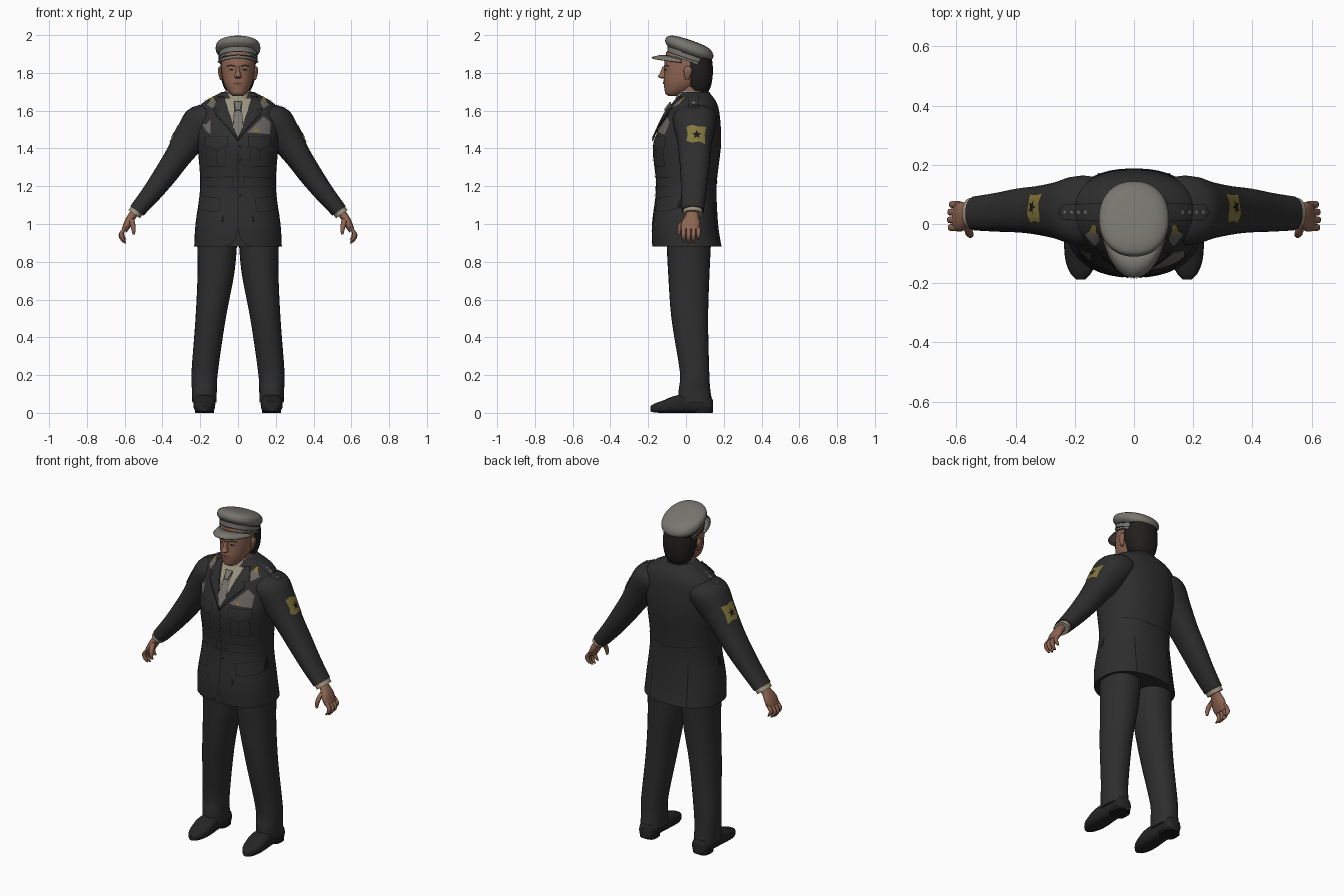
import bpy, bmesh, math
from mathutils import Vector
from mathutils.bvhtree import BVHTree

if "Cube" in bpy.data.objects:
    bpy.data.objects.remove(bpy.data.objects["Cube"])

X, Y, Z = Vector((1, 0, 0)), Vector((0, 1, 0)), Vector((0, 0, 1))
made = []


def material(name, r, g, b):
    m = bpy.data.materials.new(name)
    m.use_nodes = True
    m.diffuse_color = (r, g, b, 1)
    m.node_tree.nodes["Principled BSDF"].inputs["Base Color"].default_value = (r, g, b, 1)
    return m


cloth = material("charcoal cloth", .027, .027, .027)
black = material("black trim", .01, .01, .01)
leather = material("shoe leather", .018, .018, .018)
hair_col = material("dark hair", .016, .014, .013)
skin = material("skin", .27, .13, .085)
lip_col = material("lips", .16, .06, .045)
shirt_col = material("beige shirt", .33, .29, .21)
cap_col = material("grey cap", .19, .18, .16)
gold = material("gold patch", .23, .18, .045)
silver = material("grey insignia", .14, .13, .12)


def finish(name, bm, mat, mirror=False, thick=0):
    me = bpy.data.meshes.new(name)
    bm.to_mesh(me)
    bm.free()
    ob = bpy.data.objects.new(name, me)
    bpy.context.collection.objects.link(ob)
    me.materials.append(mat)
    if thick:
        s = ob.modifiers.new("thickness", "SOLIDIFY")
        s.thickness, s.offset = thick, 0
    if mirror:
        ob.modifiers.new("mirror", "MIRROR").use_mirror_merge = False
    made.append(ob)
    return ob


def smooth_path(rows, steps=4):
    """Catmull-Rom through rows of centre and radii."""
    out = []
    for i in range(len(rows) - 1):
        a, b, c, d = (rows[max(0, min(len(rows) - 1, i + k))] for k in (-1, 0, 1, 2))
        for s in range(steps):
            t = s / steps
            out.append([.5 * (2 * q + (r - p) * t + (2 * p - 5 * q + 4 * r - w) * t * t
                              + (3 * q - p - 3 * r + w) * t ** 3)
                        for p, q, r, w in zip(a, b, c, d)])
    return out + [rows[-1]]


def loft(name, rows, mat, u=X, v=Y, mirror=False, n=28, power=2.2, steps=4):
    """Skin over superellipse rings given as (x, y, z, radius_u, radius_v)."""
    bm = bmesh.new()
    rings = []
    for x, y, z, ru, rv in smooth_path(rows, steps):
        ring = []
        for k in range(n):
            c, s = math.cos(math.tau * k / n), math.sin(math.tau * k / n)
            c = math.copysign(abs(c) ** (2 / power), c)
            s = math.copysign(abs(s) ** (2 / power), s)
            ring.append(bm.verts.new(Vector((x, y, z)) + u * c * ru + v * s * rv))
        rings.append(ring)
    for a, b in zip(rings, rings[1:]):
        for k in range(n):
            bm.faces.new((a[k], a[(k + 1) % n], b[(k + 1) % n], b[k]))
    bm.faces.new(rings[0])
    bm.faces.new(rings[-1])
    bmesh.ops.recalc_face_normals(bm, faces=bm.faces)
    return finish(name, bm, mat, mirror)


def plate(name, polys, mat, targets, origin=(0, -1, 0), u=X, v=Z, lift=.004,
          mirror=False, thick=0):
    """Lay flat outlines onto the surface of the target parts."""
    src = bmesh.new()
    for t in targets:
        src.from_mesh(t.data)
    tree = BVHTree.FromBMesh(src)
    src.free()
    nrm = u.cross(v)
    bm = bmesh.new()
    for poly in polys:
        bm.faces.new([bm.verts.new(Vector(origin) + u * p[0] + v * p[1]) for p in poly])
    bmesh.ops.triangulate(bm, faces=bm.faces[:])
    bmesh.ops.subdivide_edges(bm, edges=bm.edges[:], cuts=6, use_grid_fill=True)
    bm.normal_update()
    bmesh.ops.reverse_faces(bm, faces=[f for f in bm.faces if f.normal.dot(nrm) < 0])
    for vert in bm.verts:
        hit = tree.ray_cast(vert.co, -nrm)[0] or tree.find_nearest(vert.co)[0]
        vert.co = hit + nrm * lift
    return finish(name, bm, mat, mirror, thick)


def stroke(points, w=.004):
    """Turn a polyline into thin quads."""
    quads = []
    for a, b in zip(points, points[1:]):
        a, b = Vector(a), Vector(b)
        d = (b - a).normalized()
        side = Vector((-d.y, d.x)) * w / 2
        quads.append([a - side, b - side, b + side, a + side])
    return quads


def box(x0, z0, x1, z1):
    return [(x0, z0), (x1, z0), (x1, z1), (x0, z1)]


def star(x, y, r):
    return [(x + math.sin(k * math.pi / 5) * r * (1, .45)[k % 2],
             y + math.cos(k * math.pi / 5) * r * (1, .45)[k % 2]) for k in range(10)]


# Jacket body and sleeves
torso = loft("jacket", [
    (0, .005, .88, .232, .183), (0, -.005, 1.0, .225, .175), (0, .002, 1.2, .2, .16),
    (0, .004, 1.4, .213, .18), (0, .02, 1.5, .222, .165), (0, .04, 1.6, .215, .135),
    (0, .05, 1.65, .175, .108), (0, .048, 1.685, .11, .085), (0, .045, 1.7, .085, .078)],
    cloth, n=40, power=2.3)
arm_up = Vector((-.584, 0, .81))
arm_out = Vector((.81, 0, .584))
sleeve = loft("sleeve", [
    (.115, .047, 1.61, .07, .045), (.15, .047, 1.575, .112, .085), (.195, .046, 1.535, .115, .1),
    (.25, .046, 1.46, .097, .088), (.32, .046, 1.355, .083, .07), (.385, .046, 1.26, .075, .062),
    (.46, .04, 1.16, .066, .052), (.535, .036, 1.07, .058, .043)],
    cloth, u=Y, v=arm_out, mirror=True)
loft("shirt_cuff", [(.52, .036, 1.09, .05, .036), (.55, .036, 1.052, .052, .038)],
     shirt_col, u=Y, v=arm_out, mirror=True)

# Hands
loft("palm", [(.54, .034, 1.07, .032, .022), (.562, .03, 1.04, .036, .022),
              (.582, .025, 1.005, .05, .022), (.602, .022, .965, .046, .016)],
     skin, u=Y, v=arm_out, mirror=True, n=16)
for i, label in enumerate(("index", "middle", "ring", "little")):
    y, s = -.012 + i * .026, (.95, 1.05, 1, .8)[i]
    loft(label + "_finger", [
        (.592, y, .985, .012, .013), (.592 + .026 * s, y, .985 - .035 * s, .012, .012),
        (.592 + .022 * s, y, .985 - .062 * s, .011, .011), (.592 + .006 * s, y, .985 - .083 * s, .006, .006)],
        skin, u=Y, v=X, mirror=True, n=10, steps=3)
loft("thumb", [(.565, 0, 1.03, .014, .014), (.558, -.026, 1.0, .014, .014),
               (.553, -.036, .968, .011, .011), (.552, -.036, .945, .006, .006)],
     skin, mirror=True, n=10, steps=3)

# Trousers and shoes
leg = loft("trouser_leg", [
    (.178, .05, .055, .064, .09), (.178, .045, .12, .066, .084), (.176, .045, .22, .07, .078),
    (.145, .02, .5, .08, .097), (.116, .015, .75, .098, .11), (.11, .015, .95, .108, .12)],
    cloth, mirror=True)
plate("trouser_hem", stroke([(.09, .08), (.26, .08)], .005), black, [leg], mirror=True, lift=.002)
plate("trouser_hem_back", stroke([(-.26, .085), (-.09, .085)], .005), black, [leg],
      origin=(0, 1, 0), u=-X, mirror=True, lift=.002)
loft("shoe", [
    (.176, .142, .035, .03, .033), (.177, .12, .045, .048, .045), (.178, .02, .05, .052, .05),
    (.178, -.06, .045, .058, .045), (.179, -.12, .033, .053, .033),
    (.18, -.165, .026, .036, .024), (.18, -.188, .022, .014, .014)],
    leather, v=Z, mirror=True, n=20, power=2.8)
loft("shoe_heel", [(.178, .09, 0, .05, .05), (.178, .09, .03, .05, .05)],
     black, mirror=True, n=16, power=3)

# Shirt, tie, lapels and collar
plate("shirt_front", [[(-.085, 1.665), (.085, 1.665), (0, 1.45)]], shirt_col, [torso])
plate("tie", [[(-.02, 1.635), (.02, 1.635), (.013, 1.6), (.026, 1.51), (0, 1.452),
               (-.026, 1.51), (-.013, 1.6)]], cap_col, [torso], lift=.012, thick=.006)
plate("tie_edge", stroke([(.015, 1.6), (.028, 1.52)], .003) + stroke([(-.015, 1.6), (.015, 1.6)], .003),
      black, [torso], lift=.0145, mirror=True)
lapel = [(0, 1.44), (.045, 1.5), (.118, 1.58), (.1, 1.605), (.13, 1.615), (.1, 1.675), (.075, 1.675)]
plate("lapel", [lapel], cloth, [torso], lift=.008, mirror=True, thick=.007)
plate("lapel_edge", stroke(lapel[:5], .005), black, [torso], lift=.0125, mirror=True)
plate("collar_insignia", [[(.112, 1.635), (.135, 1.61), (.168, 1.632), (.145, 1.655), (.12, 1.66)]],
      silver, [torso, sleeve], lift=.01, mirror=True)
plate("collar_braid", [[(.125, -.035), (.155, -.03), (.14, .0), (.128, -.005)]], gold,
      [torso, sleeve], origin=(0, 0, 2.5), v=Y, lift=.01, mirror=True)
loft("shirt_collar", [(0, .028, 1.63, .085, .092), (0, .03, 1.67, .079, .084),
                      (0, .034, 1.705, .07, .072)], shirt_col)
plate("tie_knot", [[(-.021, 1.645), (.021, 1.645), (.012, 1.602), (-.012, 1.602)]], cap_col,
      [torso], lift=.02, thick=.008)

# Pockets, seams and belt
pocket = stroke([(.055, 1.465), (.175, 1.465), (.175, 1.41), (.14, 1.4), (.115, 1.39),
                 (.09, 1.4), (.055, 1.41), (.055, 1.465)])
pocket += stroke([(.068, 1.4), (.068, 1.305), (.165, 1.305), (.165, 1.4)])
pocket += stroke([(.115, 1.39), (.115, 1.31)], .003)
flap = stroke([(.09, 1.135), (.205, 1.15), (.21, 1.085), (.19, 1.07), (.1, 1.065), (.09, 1.135)])
belt = stroke([(0, 1.25), (.2, 1.245)]) + stroke([(0, 1.195), (.2, 1.2)])
hem = stroke([(.003, .97), (.012, .925), (.035, .895), (.07, .883)], .005)
plate("jacket_seams", pocket + flap + belt + hem, black, [torso], mirror=True, lift=.003)
plate("jacket_opening", stroke([(0, 1.44), (0, .97)], .005), black, [torso], lift=.003)
plate("belt_buckle", stroke([(-.03, 1.195), (.03, 1.195), (.03, 1.25), (-.03, 1.25), (-.03, 1.195)]),
      black, [torso], lift=.005)
plate("buttons", [star(0 + .012, z, .011) for z in (1.41, 1.34, 1.15)], black, [torso], lift=.005)
plate("back_seams", stroke([(-.2, 1.24), (0, 1.22)], .005) + stroke([(-.12, .885), (-.115, 1.12)], .006),
      black, [torso], origin=(0, 1, 0), u=-X, mirror=True, lift=.003)

# Insignia
plate("ribbon_bars", [[(.05, 1.485), (.17, 1.475), (.172, 1.54), (.135, 1.57), (.115, 1.545)]], silver,
      [torso], lift=.006)
plate("ribbon_badge", [star(.1, 1.497, .014)], gold, [torso], lift=.009)
plate("breast_badge", [[(-.19, 1.53), (-.165, 1.53), (-.145, 1.555), (-.145, 1.475), (-.17, 1.495)]],
      silver, [torso], lift=.006)
plate("shoulder_stars", [star(.165 + i * .023, .04, .013) for i in range(4)], silver,
      [torso, sleeve], origin=(0, 0, 2.5), v=Y, mirror=True, lift=.006)
plate("shoulder_strap", stroke([(.11, .01), (.24, .015), (.255, .04), (.24, .065), (.11, .07)]), black,
      [torso, sleeve], origin=(0, 0, 2.5), v=Y, mirror=True, lift=.003)
patch_frame = dict(origin=Vector((.325, .052, 1.465)) + arm_out * .3, u=Y, v=arm_up, mirror=True)
plate("sleeve_patch", [[(-.05, -.035), (-.02, -.05), (.02, -.042), (.05, -.052), (.047, .0),
                        (.055, .05), (.015, .043), (-.02, .053), (-.05, .045), (-.043, .0)]],
      gold, [sleeve], lift=.004, **patch_frame)
plate("patch_emblem", [star(.005, -.005, .026)], black, [sleeve], lift=.007, **patch_frame)

# Head
loft("neck", [(0, .035, 1.62, .066, .066), (0, .03, 1.72, .064, .068), (0, .03, 1.78, .062, .07)], skin)
head = loft("head", [
    (0, -.065, 1.678, .025, .028), (0, -.055, 1.69, .042, .054), (0, -.035, 1.715, .061, .079),
    (0, -.012, 1.75, .077, .106), (0, .003, 1.8, .087, .119), (0, .008, 1.85, .089, .122),
    (0, .01, 1.91, .085, .115)], skin)
loft("hair", [(0, .065, 1.695, .058, .05), (0, .066, 1.73, .078, .066), (0, .06, 1.78, .091, .081),
              (0, .055, 1.83, .094, .087), (0, .052, 1.88, .092, .085)], hair_col)
loft("nose", [(0, -.124, 1.77, .009, .006), (0, -.125, 1.78, .02, .024), (0, -.12, 1.798, .013, .019),
              (0, -.112, 1.835, .009, .012)], skin, n=14)
loft("ear", [(.088, .005, 1.762, .006, .008), (.093, .008, 1.785, .009, .017),
             (.097, .01, 1.815, .01, .022), (.094, .01, 1.835, .006, .012)], skin, mirror=True, n=12)
plate("mouth", [[(-.032, 1.744), (0, 1.752), (.032, 1.744), (0, 1.735)]], lip_col, [head], lift=.003)
plate("eyes", [[(.02, 1.816), (.035, 1.823), (.052, 1.816), (.035, 1.811)]], hair_col, [head],
      mirror=True, lift=.002)
plate("eyebrows", stroke([(.015, 1.834), (.035, 1.841), (.06, 1.835)], .008), hair_col, [head],
      mirror=True, lift=.003)

# Peaked cap, tilted back
tilt = Vector((0, .945, -.325))
loft("cap_band", [(0, .012, 1.862, .101, .119), (0, .018, 1.915, .103, .12)], cap_col, v=tilt, n=36)
loft("cap_crown", [(0, .016, 1.902, .103, .119), (0, .016, 1.918, .116, .132), (0, .018, 1.935, .118, .134),
                   (0, .02, 1.955, .109, .122), (0, .026, 1.968, .075, .085), (0, .028, 1.972, .02, .025)],
     cap_col, v=tilt, n=36)
for label, dz in (("lower", 0), ("upper", .022)):
    loft(label + "_cap_cord", [(0, .014 + dz / 3, 1.872 + dz, .104, .122),
                               (0, .015 + dz / 3, 1.876 + dz, .104, .122)], black, v=tilt, n=36)

# Visor: crescent sloping forward from the band
bm = bmesh.new()
rows = []
for i in range(25):
    a = math.radians(-72 + 6 * i)
    s, c = math.sin(a), math.cos(a)
    reach = max(0, (c - math.cos(math.radians(72))) / .69)
    root = Vector((.102 * s, .012 - .115 * c, 1.855 + .038 * c))
    rows.append([bm.verts.new(root + Vector((.012 * s * k, -.078 * reach * k, -.012 * reach * k * k - .012 * abs(s) * k)))
                 for k in (0, .5, 1)])
for a, b in zip(rows, rows[1:]):
    for k in range(2):
        bm.faces.new((a[k], a[k + 1], b[k + 1], b[k]))
finish("cap_visor", bm, cap_col, thick=.007)

# Smooth shading with sharp rims kept
bpy.ops.object.select_all(action="DESELECT")
for ob in made:
    ob.select_set(True)
bpy.context.view_layer.objects.active = made[0]
bpy.ops.object.shade_smooth_by_angle(angle=math.radians(45))
